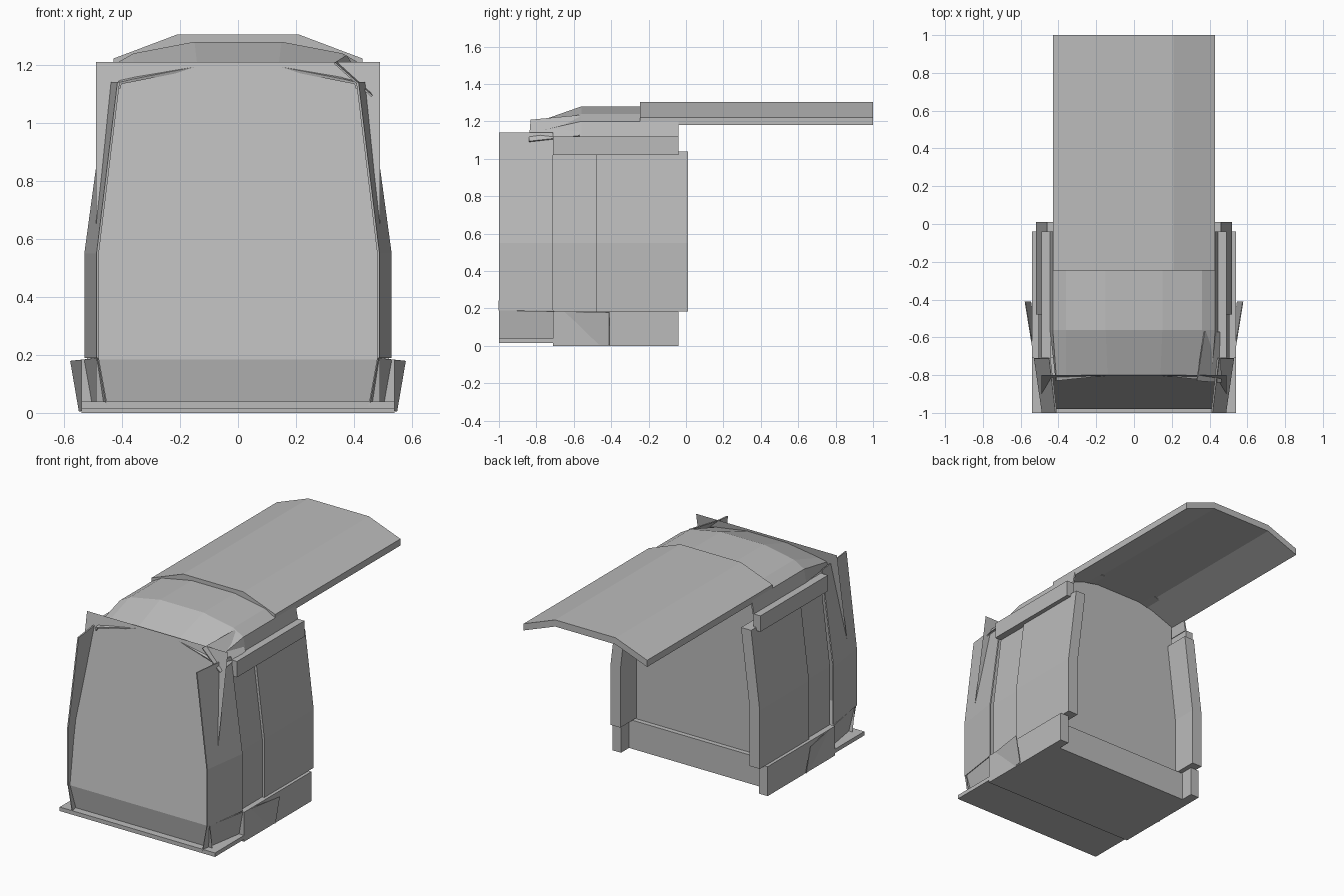
import bpy, bmesh

if "Cube" in bpy.data.objects:
    bpy.data.objects.remove(bpy.data.objects["Cube"])

grey = bpy.data.materials.new("plain_grey")
grey.diffuse_color = (0.5, 0.5, 0.5, 1)
grey.use_nodes = True
grey.node_tree.nodes["Principled BSDF"].inputs["Base Color"].default_value = grey.diffuse_color


def finish(name, bm, mirror=False, thick=0.0, closed=True):
    if closed:
        bmesh.ops.recalc_face_normals(bm, faces=bm.faces[:])
    me = bpy.data.meshes.new(name)
    bm.to_mesh(me)
    bm.free()
    me.materials.append(grey)
    ob = bpy.data.objects.new(name, me)
    bpy.context.collection.objects.link(ob)
    if mirror:
        mod = ob.modifiers.new("Mirror", 'MIRROR')
        mod.use_clip = False
        mod.use_mirror_merge = False
    if thick:
        mod = ob.modifiers.new("Thickness", 'SOLIDIFY')
        mod.thickness = thick
    return ob


def loft(name, sections, caps=True, **kw):
    """Join equal-length sections of 3D points; closed rings when capped."""
    bm = bmesh.new()
    rings = [[bm.verts.new(p) for p in s] for s in sections]
    n = len(rings[0])
    for a, b in zip(rings, rings[1:]):
        for i in range(n if caps else n - 1):
            j = (i + 1) % n
            bm.faces.new((a[i], a[j], b[j], b[i]))
    if caps:
        bm.faces.new(rings[0])
        bm.faces.new(rings[-1][::-1])
    return finish(name, bm, closed=caps, **kw)


def prism(name, profile, y0, y1, **kw):
    """Extrude an x-z outline along y."""
    return loft(name, [[(x, y, z) for x, z in profile] for y in (y0, y1)], **kw)


def box(name, x0, x1, y0, y1, z0, z1, **kw):
    return prism(name, [(x0, z0), (x1, z0), (x1, z1), (x0, z1)], y0, y1, **kw)


def arch(half):
    """Complete a right half outline (low to high) with its left half."""
    return list(half) + [(-x, z) for x, z in reversed(half)]


def wall_band(outer, t):
    """Closed outline of a side wall from its outer edge and thickness."""
    return list(outer) + [(x - t, z) for x, z in reversed(outer)]


# Base: floor, skirts and front step plate
box("floor", -0.48, 0.48, -0.71, -0.12, 0.0, 0.18)
box("side_skirt", 0.48, 0.54, -0.71, -0.04, 0.0, 0.185, mirror=True)
box("front_step_plate", -0.54, 0.54, -1.0, -0.71, 0.015, 0.04)

# Rear bulkhead
prism("rear_wall", arch([(0.47, 0.17), (0.47, 0.55), (0.42, 1.08),
                         (0.42, 1.19), (0.35, 1.225), (0.15, 1.265)]), -0.17, -0.15)

# Side walls: recessed forward panel and thicker rear panel
prism("side_panel", wall_band([(0.505, 0.18), (0.505, 0.55), (0.445, 1.03)], 0.05),
      -0.71, -0.48, mirror=True)
prism("rear_side_panel", wall_band([(0.52, 0.185), (0.52, 0.55), (0.46, 1.04)], 0.07),
      -0.48, 0.01, mirror=True)

# Rail above the side walls
box("side_rail", 0.44, 0.49, -0.71, -0.04, 1.02, 1.12, mirror=True)

# Sloping front sheet with a folded lower edge
loft("front_sheet", [[(-0.49, y, z), (0.49, y, z)] for y, z in
                     ((-0.955, 0.04), (-0.98, 0.185), (-0.80, 1.21))], caps=False)

# Front corner panels, tapering inward to the front
front_edge = [(0.48, 0.19), (0.48, 0.55), (0.408, 1.14)]
back_edge = [(0.522, 0.19), (0.522, 0.55), (0.442, 1.14)]
loft("front_corner_panel", [[(x, -1.0, z) for x, z in front_edge],
                            [(x, -0.71, z) for x, z in back_edge]],
     caps=False, mirror=True, thick=0.008)

# Flared lower sheet running back through the skirt
loft("lower_corner_flare", [[(0.45, -1.0, 0.025), (0.48, -1.0, 0.19)],
                            [(0.545, -0.41, 0.005), (0.575, -0.41, 0.18)]],
     caps=False, mirror=True, thick=0.004)

# Arched roof shell, dropping towards the front
roof_half = [(0.445, 1.12), (0.43, 1.20), (0.36, 1.24), (0.15, 1.28)]
nose_half = [(0.415, 1.12), (0.41, 1.14), (0.36, 1.152), (0.14, 1.195)]
nose_y = [-0.83, -0.83, -0.825, -0.802]
roof = [[(x, y, z) for x, z in arch(roof_half)] for y in (-0.04, -0.56)]
nose = [(x, y, z) for (x, z), y in zip(arch(nose_half), nose_y + nose_y[::-1])]
loft("roof_shell", [s[::-1] for s in roof + [nose]][::-1], caps=False, thick=0.01)

# Small tilted plate at one roof corner
loft("corner_plate", [[(0.46, -0.84, 1.09), (0.33, -0.83, 1.205)],
                      [(0.45, -0.57, 1.12), (0.37, -0.57, 1.23)]],
     caps=False, thick=0.006)

# Long roof canopy reaching backwards
canopy_top = arch([(0.43, 1.222), (0.21, 1.305)])
prism("rear_canopy", canopy_top + [(x, z - 0.042) for x, z in reversed(canopy_top)],
      -0.245, 1.0)
